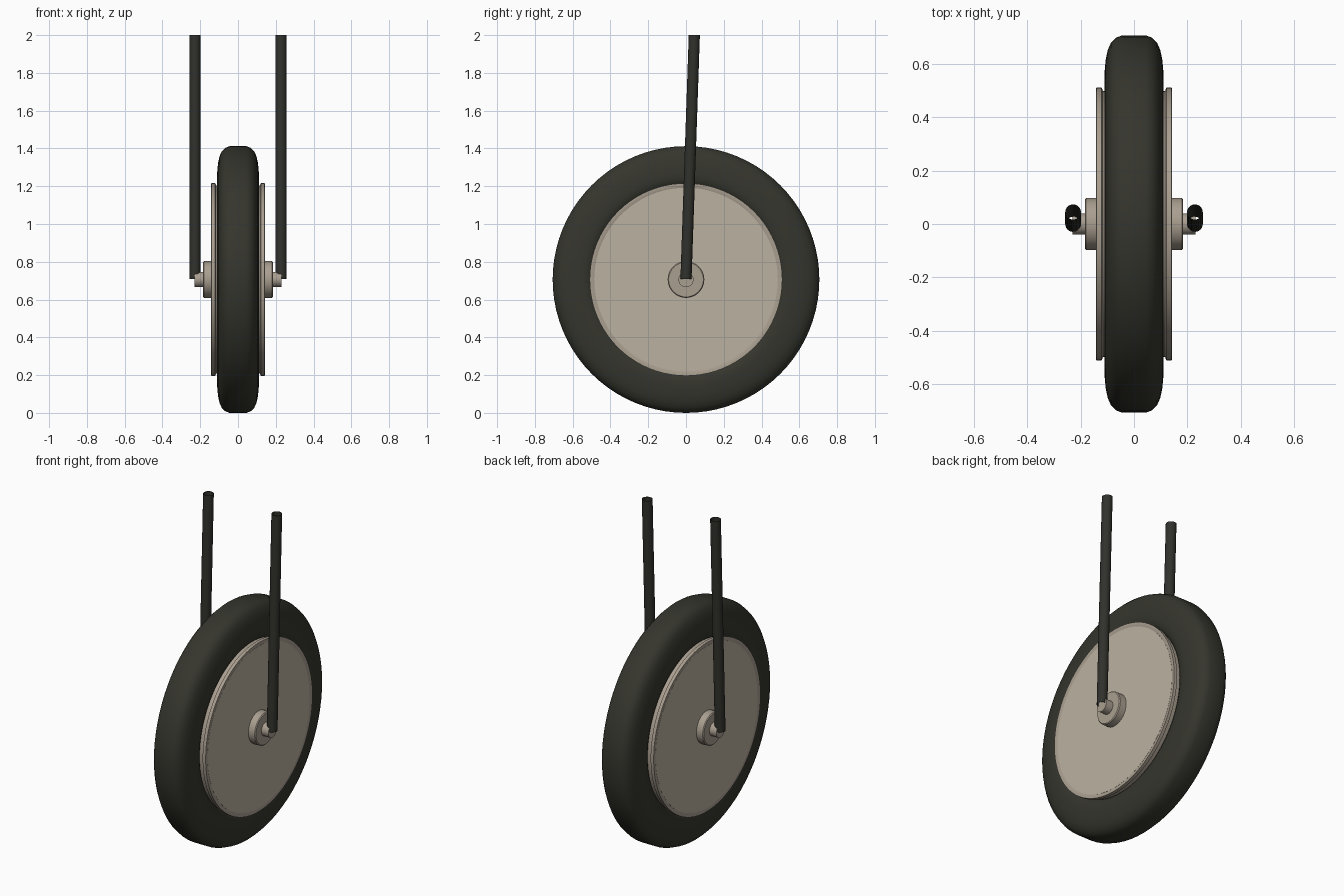
import bpy, bmesh, math
from mathutils import Matrix, Vector

if "Cube" in bpy.data.objects:
    bpy.data.objects.remove(bpy.data.objects["Cube"])

AXLE_Z = 0.706   # height of the wheel centre


def material(name, colour):
    m = bpy.data.materials.new(name)
    m.diffuse_color = (*colour, 1)
    m.use_nodes = True
    m.node_tree.nodes["Principled BSDF"].inputs["Base Color"].default_value = m.diffuse_color
    return m


rubber = material("dark_rubber", (0.036, 0.036, 0.027))
tube_paint = material("dark_tube", (0.030, 0.031, 0.025))
cover_paint = material("beige_cover", (0.50, 0.44, 0.35))
metal = material("warm_metal", (0.40, 0.345, 0.28))


def finish(name, bm, mat, angle=35):
    bmesh.ops.remove_doubles(bm, verts=bm.verts, dist=1e-5)
    bmesh.ops.recalc_face_normals(bm, faces=bm.faces)
    me = bpy.data.meshes.new(name)
    bm.to_mesh(me)
    bm.free()
    me.materials.append(mat)
    ob = bpy.data.objects.new(name, me)
    bpy.context.collection.objects.link(ob)
    bpy.ops.object.select_all(action='DESELECT')
    ob.select_set(True)
    bpy.context.view_layer.objects.active = ob
    bpy.ops.object.shade_smooth_by_angle(angle=math.radians(angle))
    return ob


def lathe(name, profile, mat, closed=False, steps=80, side=1, angle=35):
    """Spin (x, radius) points around the axle."""
    bm = bmesh.new()
    vs = [bm.verts.new((side * x, 0, r)) for x, r in profile]
    pairs = list(zip(vs, vs[1:])) + ([(vs[-1], vs[0])] if closed else [])
    edges = [bm.edges.new(p) for p in pairs]
    bmesh.ops.spin(bm, geom=vs + edges, cent=(0, 0, 0), axis=(1, 0, 0),
                   angle=math.tau, steps=steps, use_duplicate=False)
    bmesh.ops.translate(bm, verts=bm.verts, vec=(0, 0, AXLE_Z))
    return finish(name, bm, mat, angle)


# Tyre: rounded tread, nearly straight walls, beads tucked in behind the rims
half = [(0.045, 0.706), (0.068, 0.697), (0.086, 0.679), (0.098, 0.652),
        (0.106, 0.615), (0.110, 0.57), (0.110, 0.545), (0.106, 0.522),
        (0.097, 0.505), (0.085, 0.495)]
lathe("tyre", half + [(-x, r) for x, r in reversed(half)], rubber,
      closed=True, angle=50)

for side, label in ((-1, "left"), (1, "right")):
    # Rim ring with an outer lip and a shallow inner slope
    lathe(label + "_rim", [(0.085, 0.485), (0.085, 0.498), (0.116, 0.498),
                           (0.121, 0.510), (0.141, 0.510), (0.142, 0.506),
                           (0.136, 0.485)],
          metal, closed=True, side=side)
    # Flat wheel cover
    lathe(label + "_cover", [(0.110, 0), (0.110, 0.486), (0.137, 0.486),
                             (0.137, 0)], cover_paint, side=side)
    # Hub with softened edge
    lathe(label + "_hub", [(0.130, 0), (0.130, 0.097), (0.179, 0.097),
                           (0.184, 0.092), (0.184, 0)],
          metal, steps=48, side=side)
    # Axle stub
    lathe(label + "_axle", [(0.180, 0), (0.180, 0.040), (0.231, 0.040),
                            (0.231, 0)], metal, steps=32, side=side)
    # Open fork tube, leaning slightly back, cut level at both ends
    bm = bmesh.new()
    n = 24
    rings = []
    for r, order in ((0.0295, 1), (0.0275, -1)):
        for y, z in ((0, 0.71), (0.044, 2.0))[::order]:
            rings.append([bm.verts.new((side * 0.228 + r * math.cos(math.tau * i / n),
                                        y + r * math.sin(math.tau * i / n), z))
                          for i in range(n)])
    for a, b in zip(rings, rings[1:] + rings[:1]):
        for i in range(n):
            j = (i + 1) % n
            bm.faces.new((a[i], a[j], b[j], b[i]))
    finish(label + "_fork_tube", bm, tube_paint)
